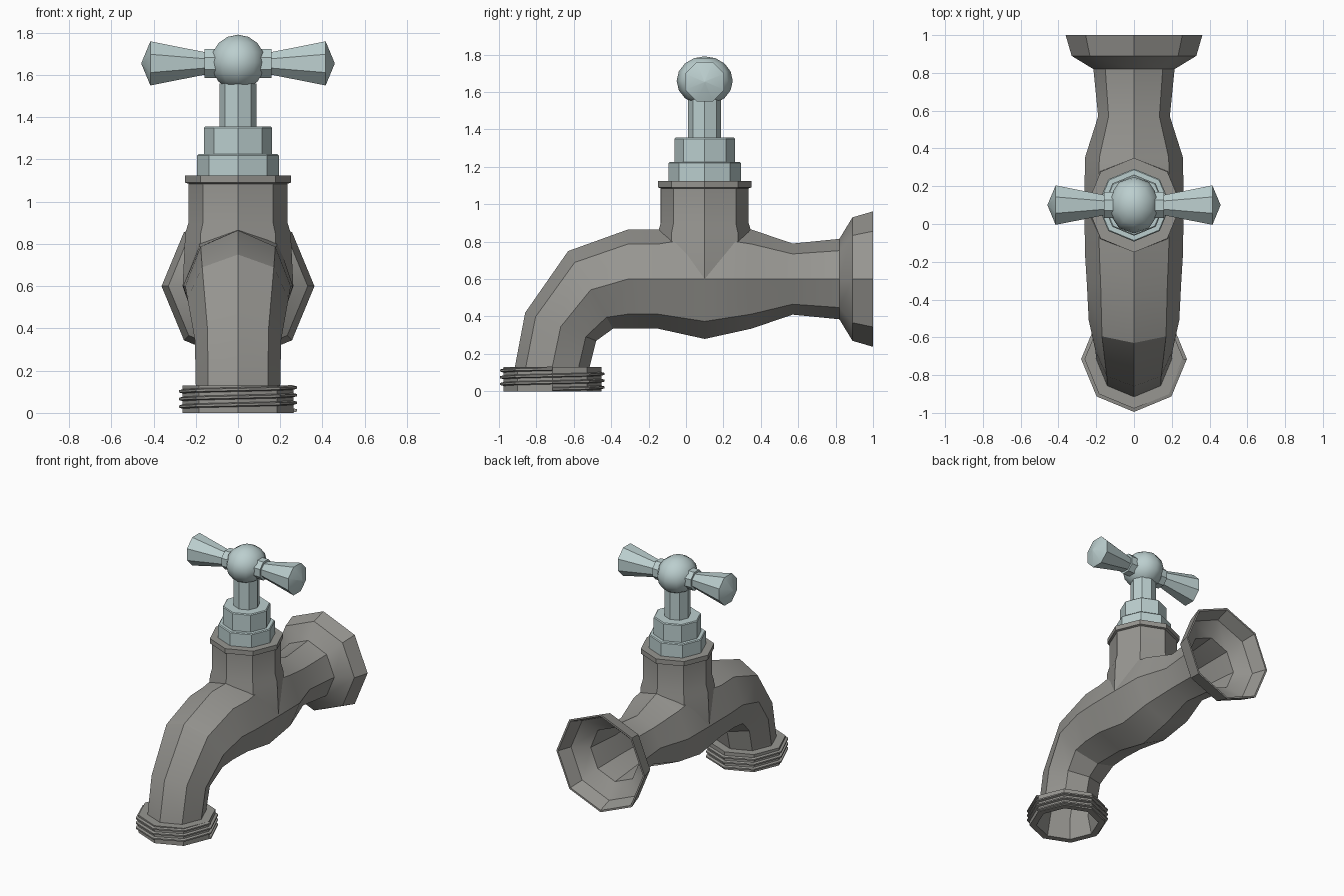
import bpy, bmesh, math
from mathutils import Vector

if "Cube" in bpy.data.objects:
    bpy.data.objects.remove(bpy.data.objects["Cube"])

SIDES = 8
AXIS_Y = 0.1      # centre line of the valve
ARM_Z = 1.655     # height of the handle arms


def material(name, rgb):
    m = bpy.data.materials.new(name)
    m.use_nodes = True
    m.diffuse_color = (*rgb, 1)
    bsdf = next(n for n in m.node_tree.nodes if n.type == 'BSDF_PRINCIPLED')
    bsdf.inputs["Base Color"].default_value = (*rgb, 1)
    return m


iron = material("warm grey iron", (0.31, 0.305, 0.285))
steel = material("pale blue steel", (0.50, 0.62, 0.62))


def finish(name, bm, mat, angle=30):
    bmesh.ops.recalc_face_normals(bm, faces=bm.faces)
    mesh = bpy.data.meshes.new(name)
    bm.to_mesh(mesh)
    bm.free()
    mesh.materials.append(mat)
    ob = bpy.data.objects.new(name, mesh)
    bpy.context.collection.objects.link(ob)
    bpy.ops.object.select_all(action='DESELECT')
    ob.select_set(True)
    bpy.context.view_layer.objects.active = ob
    bpy.ops.object.shade_smooth_by_angle(angle=math.radians(angle))
    return ob


def loft(name, rings, mat, turn=0.0):
    """Skin a row of octagons, each given as centre and two half axes."""
    bm = bmesh.new()
    loops = []
    for c, u, v in rings:
        angles = [math.tau * (i + turn) / SIDES for i in range(SIDES)]
        loops.append([bm.verts.new(c + u * math.cos(a) + v * math.sin(a))
                      for a in angles])
    for lo, hi in zip(loops, loops[1:]):
        for i in range(SIDES):
            j = (i + 1) % SIDES
            bm.faces.new((lo[i], lo[j], hi[j], hi[i]))
    bm.faces.new(loops[0])
    bm.faces.new(loops[-1])
    return finish(name, bm, mat)


def upright(name, profile, mat):
    """Octagonal turned part on the valve axis, profile of (z, radius)."""
    return loft(name, [(Vector((0, AXIS_Y, z)), Vector((r, 0, 0)),
                        Vector((0, r, 0))) for z, r in profile], mat)


def section(outer, inner, width=None):
    """Pipe octagon between an outer and an inner point in the yz plane."""
    a, b = Vector((0, *outer)), Vector((0, *inner))
    half = (a - b) / 2
    return (a + b) / 2, Vector((width or half.length, 0, 0)), half


def level(y, r, width=None):
    return section((y, 0.6 + r), (y, 0.6 - r), width)


def mouth(z, r):
    return section((-0.715 - r, z), (-0.715 + r, z))


# Pipe: spout lining, threaded end core, bend, tee, wall flange and its lining
pipe = [section((-0.83, 0.42), (-0.50, 0.29)),
        mouth(0.13, 0.185), mouth(0, 0.215), mouth(0, 0.262),
        mouth(0.13, 0.262), mouth(0.13, 0.2),
        section((-0.86, 0.42), (-0.48, 0.27)),
        section((-0.63, 0.75), (-0.39, 0.335))]
pipe += [level(y, r, w) for y, r, w in (
    (-0.31, 0.265, 0.25), (-0.15, 0.265, 0.26), (0.1, 0.32, 0.262),
    (0.35, 0.265, 0.26), (0.57, 0.19, 0.19), (0.82, 0.215, 0.215),
    (0.89, 0.33, 0.33), (1.0, 0.362, 0.362), (1.0, 0.348, 0.348),
    (0.9, 0.312, 0.312), (0.83, 0.2, 0.2), (0.57, 0.175, 0.175),
    (0.35, 0.2, 0.2))]
loft("tap_pipe", pipe, iron)

# Screw thread wound around the spout end
bm = bmesh.new()
pitch, previous = 0.036, None
for k in range(SIDES * 3 + 1):
    a = math.tau * k / SIDES
    z = 0.012 + pitch * k / SIDES
    row = [bm.verts.new((r * math.cos(a), -0.715 + r * math.sin(a), z + dz))
           for r, dz in ((0.255, -0.012), (0.28, -0.005), (0.28, 0.005), (0.255, 0.012))]
    if previous:
        for i in range(4):
            j = (i + 1) % 4
            bm.faces.new((previous[i], previous[j], row[j], row[i]))
    else:
        bm.faces.new(row)
    previous = row
bm.faces.new(previous)
finish("spout_thread", bm, iron)

# Valve riser with its lip
upright("valve_riser", [(0.6, 0.262), (0.85, 0.25), (0.9, 0.235), (1.085, 0.235),
                        (1.09, 0.25), (1.125, 0.25)], iron)

# Stepped nuts and stem
upright("lower_nut", [(1.12, 0.193), (1.22, 0.193), (1.226, 0.187)], steel)
upright("upper_nut", [(1.22, 0.162), (1.35, 0.162), (1.356, 0.156)], steel)
upright("valve_stem", [(1.35, 0.088), (1.56, 0.088)], steel)

# Handle hub
bm = bmesh.new()
bmesh.ops.create_uvsphere(bm, u_segments=10, v_segments=8, radius=1)
for v in bm.verts:
    x, y, z = v.co
    v.co = (x * 0.135, AXIS_Y + y * 0.15, 1.66 + z * 0.131)
finish("handle_hub", bm, steel, 50)

# Flared handle arms with collars
for side, label in ((1, "left"), (-1, "right")):
    profile = [(0.08, 0.074), (0.158, 0.074), (0.158, 0.058),
               (0.415, 0.113), (0.457, 0.004)]
    loft(label + "_handle_arm",
         [(Vector((side * x, AXIS_Y, ARM_Z)), Vector((0, r, 0)), Vector((0, 0, r)))
          for x, r in profile], steel, turn=0.5)
